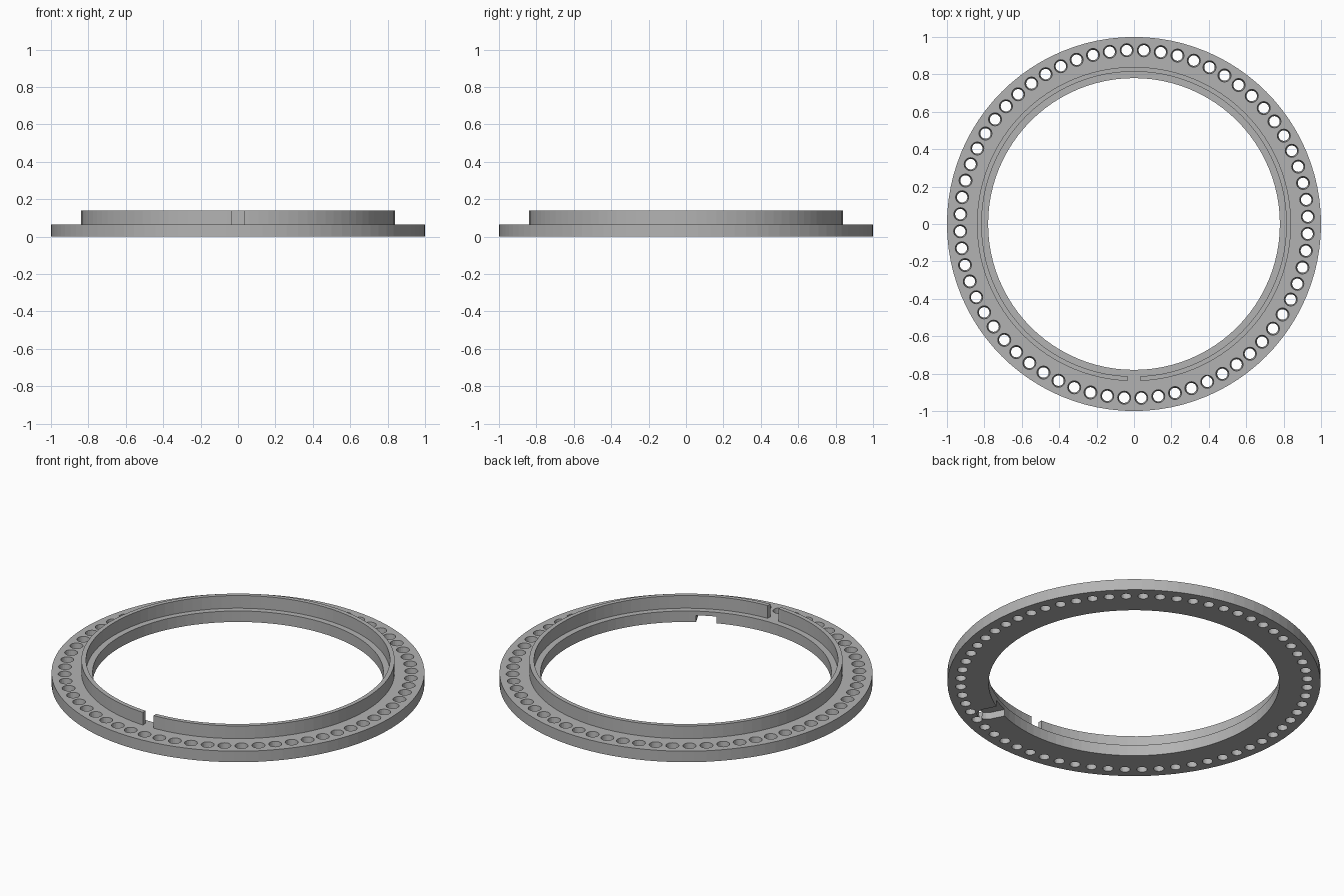
import bpy, bmesh, math
from mathutils import Matrix

if "Cube" in bpy.data.objects:
    bpy.data.objects.remove(bpy.data.objects["Cube"])

SEG = 96            # sides of the rings
HOLES = 64

grey = bpy.data.materials.new("plain grey")
grey.diffuse_color = (0.45, 0.45, 0.45, 1)
grey.use_nodes = True
grey.node_tree.nodes["Principled BSDF"].inputs["Base Color"].default_value = grey.diffuse_color


def add_object(name, bm, helper=False):
    bmesh.ops.recalc_face_normals(bm, faces=bm.faces)
    mesh = bpy.data.meshes.new(name)
    bm.to_mesh(mesh)
    bm.free()
    mesh.materials.append(grey)
    ob = bpy.data.objects.new(name, mesh)
    bpy.context.collection.objects.link(ob)
    if helper:
        ob.hide_render = True
        ob.hide_viewport = True
        ob.display_type = 'WIRE'
    return ob


def ring(name, r_in, r_out, z0, z1):
    """Rectangular section swept round the z axis."""
    bm = bmesh.new()
    section = [(r_in, z0), (r_out, z0), (r_out, z1), (r_in, z1)]
    loops = []
    for i in range(SEG):
        a = math.tau * i / SEG
        loops.append([bm.verts.new((r * math.cos(a), r * math.sin(a), z)) for r, z in section])
    for i in range(SEG):
        p, q = loops[i], loops[(i + 1) % SEG]
        for k in range(4):
            m = (k + 1) % 4
            bm.faces.new((p[k], q[k], q[m], p[m]))
    return add_object(name, bm)


def cut(target, cutter):
    mod = target.modifiers.new(cutter.name, 'BOOLEAN')
    mod.operation = 'DIFFERENCE'
    mod.solver = 'EXACT'
    mod.object = cutter


# Flat flange and the thin raised rim standing on it
flange = ring("flange", 0.78, 1.0, 0.0, 0.065)
rim = ring("raised_rim", 0.815, 0.84, 0.06, 0.14)

# Circle of tapered holes, wider at the top
bm = bmesh.new()
z0, z1 = -0.02, 0.085
slope = (0.035 - 0.028) / 0.065
for i in range(HOLES):
    a = math.radians(2.4) + math.tau * i / HOLES
    place = Matrix.Translation((0.93 * math.cos(a), 0.93 * math.sin(a), (z0 + z1) / 2))
    bmesh.ops.create_cone(bm, cap_ends=True, segments=20, radius1=0.028 + slope * z0,
                          radius2=0.028 + slope * z1, depth=z1 - z0, matrix=place)
cut(flange, add_object("hole_cutter", bm, True))

# Round-ended pocket under the flange, open to the inside
bm = bmesh.new()
w, centre, start = 0.055, 0.855, 0.70
outline = [(start, -w)]
for i in range(13):
    a = -math.pi / 2 + math.pi * i / 12
    outline.append((centre + w * math.cos(a), w * math.sin(a)))
outline.append((start, w))
base = bm.faces.new([bm.verts.new((x, y, -0.02)) for x, y in outline])
top = bmesh.ops.extrude_face_region(bm, geom=[base])["geom"]
bmesh.ops.translate(bm, vec=(0, 0, 0.06), verts=[v for v in top if isinstance(v, bmesh.types.BMVert)])
bmesh.ops.rotate(bm, cent=(0, 0, 0), matrix=Matrix.Rotation(math.radians(-63), 3, 'Z'), verts=bm.verts)
cut(flange, add_object("pocket_cutter", bm, True))

# Gap in the front of the rim
bm = bmesh.new()
bmesh.ops.create_cube(bm, size=1, matrix=Matrix.Translation((0, -0.83, 0.1)) @ Matrix.Diagonal((0.07, 0.12, 0.2, 1)))
cut(rim, add_object("gap_cutter", bm, True))
